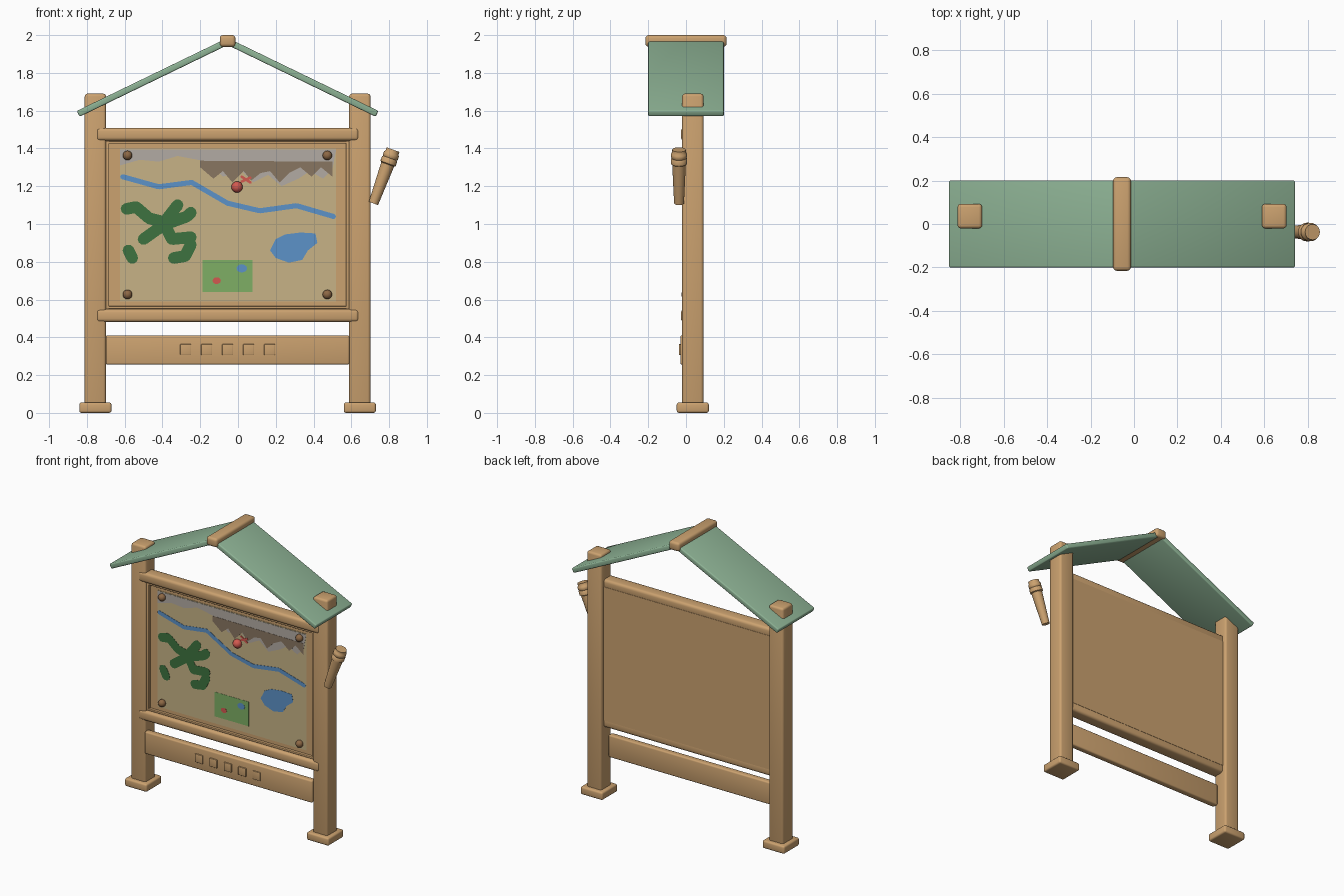
import bpy, bmesh, math
from mathutils import Vector, Matrix

cube = bpy.data.objects.get("Cube")
if cube:
    bpy.data.objects.remove(cube)

PALETTE = {
    "wood": (.60, .36, .16), "roof_green": (.27, .45, .30),
    "paper": (.57, .45, .24), "water_blue": (.107, .29, .58),
    "rock_grey": (.45, .41, .37), "mountain_brown": (.25, .18, .12),
    "forest_green": (.048, .17, .05), "meadow_green": (.21, .43, .13),
    "marker_red": (.65, .10, .08), "bolt_brown": (.27, .14, .06),
}
MATS = {}
for key, rgb in PALETTE.items():
    m = bpy.data.materials.new(key)
    m.use_nodes = True
    m.diffuse_color = (*rgb, 1)
    node = m.node_tree.nodes["Principled BSDF"]
    node.inputs["Base Color"].default_value = (*rgb, 1)
    node.inputs["Roughness"].default_value = .8
    MATS[key] = m

CX = -.055      # middle line between the posts
POST_Y = .036
MAP_Y = .008    # front of the paper


def finish(name, bm, mat, smooth=True):
    bmesh.ops.recalc_face_normals(bm, faces=bm.faces)
    me = bpy.data.meshes.new(name)
    bm.to_mesh(me)
    bm.free()
    me.materials.append(MATS[mat])
    ob = bpy.data.objects.new(name, me)
    bpy.context.collection.objects.link(ob)
    if smooth:
        bpy.ops.object.select_all(action='DESELECT')
        ob.select_set(True)
        bpy.context.view_layer.objects.active = ob
        bpy.ops.object.shade_smooth_by_angle(angle=math.radians(50))
    return ob


def box(name, center, size, mat="wood", bevel=.012, tilt=0):
    bm = bmesh.new()
    bmesh.ops.create_cube(bm, size=1)
    bmesh.ops.scale(bm, vec=size, verts=bm.verts)
    if bevel:
        bmesh.ops.bevel(bm, geom=bm.edges[:], offset=bevel, segments=3,
                        profile=.5, affect='EDGES')
    bm.transform(Matrix.Translation(center) @ Matrix.Rotation(tilt, 4, 'Y'))
    return finish(name, bm, mat)


def add_plate(bm, pts, y):
    """Thin flat shape facing the front, outlined by (x, z) points."""
    face = bm.faces.new([bm.verts.new((x, y, z)) for x, z in pts])
    out = bmesh.ops.extrude_face_region(bm, geom=[face])
    verts = [g for g in out["geom"] if isinstance(g, bmesh.types.BMVert)]
    bmesh.ops.translate(bm, verts=verts, vec=(0, .002, 0))
    if face.is_valid is False or len(bm.faces) == 0:
        return


def plate(name, pts, layer, mat):
    bm = bmesh.new()
    add_plate(bm, pts, MAP_Y - layer * .0015)
    return finish(name, bm, mat, False)


def rect(x0, x1, z0, z1):
    return [(x0, z0), (x1, z0), (x1, z1), (x0, z1)]


def disc(x, z, rx, rz, n=12):
    return [(x + rx * math.cos(i * math.tau / n), z + rz * math.sin(i * math.tau / n))
            for i in range(n)]


def strokes(name, paths, width, layer, mat):
    """Painted brush strokes: a strip per segment and a round dab per joint."""
    bm = bmesh.new()
    y = MAP_Y - layer * .0015
    for path in paths:
        pts = [Vector(p) for p in path]
        for a, b in zip(pts, pts[1:]):
            d = (b - a).normalized() * width / 2
            n = Vector((-d.y, d.x))
            add_plate(bm, [a + n, b + n, b - n, a - n], y)
        for p in pts:
            add_plate(bm, disc(p.x, p.y, width / 2, width / 2, 10), y)
    return finish(name, bm, mat, False)


def ball(name, x, z, r, mat):
    bm = bmesh.new()
    bmesh.ops.create_uvsphere(bm, u_segments=20, v_segments=12, radius=r)
    bmesh.ops.translate(bm, verts=bm.verts, vec=(x, 0, z))
    return finish(name, bm, mat)


# Posts, feet and roof slabs on both sides
SLOPE = math.atan2(.38, .785)
for side, s in (("right", -1), ("left", 1)):
    px = CX + s * .70
    box(side + "_post", (px, POST_Y, .85), (.113, .113, 1.68), bevel=.015)
    box(side + "_foot", (px, POST_Y, .0275), (.17, .17, .055))
    box(side + "_roof_slab", (CX + s * .397, 0, 1.774), (.875, .4, .034),
        "roof_green", .008, s * SLOPE)
box("roof_ridge", (CX, 0, 1.969), (.083, .43, .062), bevel=.017)

# Rails and lower plank
box("top_rail", (CX, .018, 1.475), (1.39, .09, .068), bevel=.018)
box("bottom_rail", (CX, .018, .515), (1.39, .09, .068), bevel=.018)
box("lower_plank", (CX, -.008, .333), (1.29, .044, .155), bevel=.01)
for i in range(5):
    box("plank_block_%d" % (i + 1), (CX + (i - 2) * .111, -.03, .335),
        (.058, .016, .058), bevel=.003)

# Backboard with a thin frame
box("backboard", (CX, .038, .995), (1.29, .054, .93), bevel=0)
for s in (-1, 1):
    box("frame_side", (CX + s * .637, .008, .995), (.02, .03, .89), bevel=.003)
    box("frame_edge", (CX, .008, .995 + s * .437), (1.27, .03, .014), bevel=.003)

# Painted map
plate("map_paper", rect(-.625, .52, .59, 1.40), 0, "paper")
plate("rock_band", [(-.625, 1.395), (.52, 1.395), (.50, 1.29), (.45, 1.24), (.38, 1.28),
                    (.32, 1.24), (.23, 1.20), (.16, 1.26), (.08, 1.22), (.02, 1.28),
                    (-.08, 1.25), (-.16, 1.33), (-.32, 1.36), (-.42, 1.33),
                    (-.52, 1.34), (-.625, 1.31)], 1, "rock_grey")
plate("mountain_range", [(-.20, 1.335), (.50, 1.33), (.50, 1.25), (.44, 1.30), (.39, 1.25),
                         (.33, 1.30), (.27, 1.27), (.22, 1.22), (.17, 1.28), (.12, 1.27),
                         (.07, 1.23), (.03, 1.28), (-.03, 1.22), (-.08, 1.28),
                         (-.13, 1.24), (-.20, 1.30)], 2, "mountain_brown")
strokes("river", [[(-.61, 1.25), (-.42, 1.197), (-.245, 1.22), (-.055, 1.11),
                   (.115, 1.07), (.31, 1.097), (.505, 1.04)]], .027, 3, "water_blue")
plate("lake", [(.17, .86), (.20, .92), (.25, .945), (.33, .955), (.41, .95), (.42, .90),
               (.37, .86), (.34, .81), (.27, .795), (.20, .82)], 1, "water_blue")
strokes("forest", [[(-.59, 1.08), (-.54, 1.09), (-.47, 1.03), (-.39, 1.01), (-.32, 1.10)],
                   [(-.50, .92), (-.43, .97), (-.38, 1.0), (-.27, 1.04), (-.25, 1.06)],
                   [(-.39, 1.0), (-.35, .92), (-.25, .93)],
                   [(-.25, .89), (-.28, .83), (-.34, .82)],
                   [(-.58, .86), (-.56, .82)]], .062, 1, "forest_green")
plate("meadow", rect(-.187, .078, .64, .81), 1, "meadow_green")
plate("pond", disc(.02, .765, .028, .022), 2, "water_blue")
plate("meadow_flower", disc(-.113, .70, .022, .018), 2, "marker_red")
strokes("cross_mark", [[(.02, 1.225), (.065, 1.245)], [(.02, 1.25), (.065, 1.22)]],
        .014, 3, "marker_red")

# Pins holding the map
ball("marker_pin", -.005, 1.196, .03, "marker_red")
for x in (-.585, .473):
    for z in (.627, 1.363):
        ball("corner_bolt", x, z, .025, "bolt_brown")

# Leaning torch on the left post, turned from a profile
PROFILE = [(0, 0), (.026, 0), (.036, .22), (.043, .225), (.043, .25), (.038, .255),
           (.042, .26), (.042, .28), (.036, .285), (.036, .303), (0, .303)]
bm = bmesh.new()
edge_verts = [bm.verts.new((r, 0, h)) for r, h in PROFILE]
edges = [bm.edges.new(pair) for pair in zip(edge_verts, edge_verts[1:])]
bmesh.ops.spin(bm, geom=edge_verts + edges, cent=(0, 0, 0), axis=(0, 0, 1),
               angle=math.tau, steps=20, use_merge=True)
bmesh.ops.remove_doubles(bm, verts=bm.verts, dist=.0005)
bm.transform(Matrix.Translation((.717, -.037, 1.109)) @ Matrix.Rotation(.35, 4, 'Y'))
finish("torch", bm, "wood")
